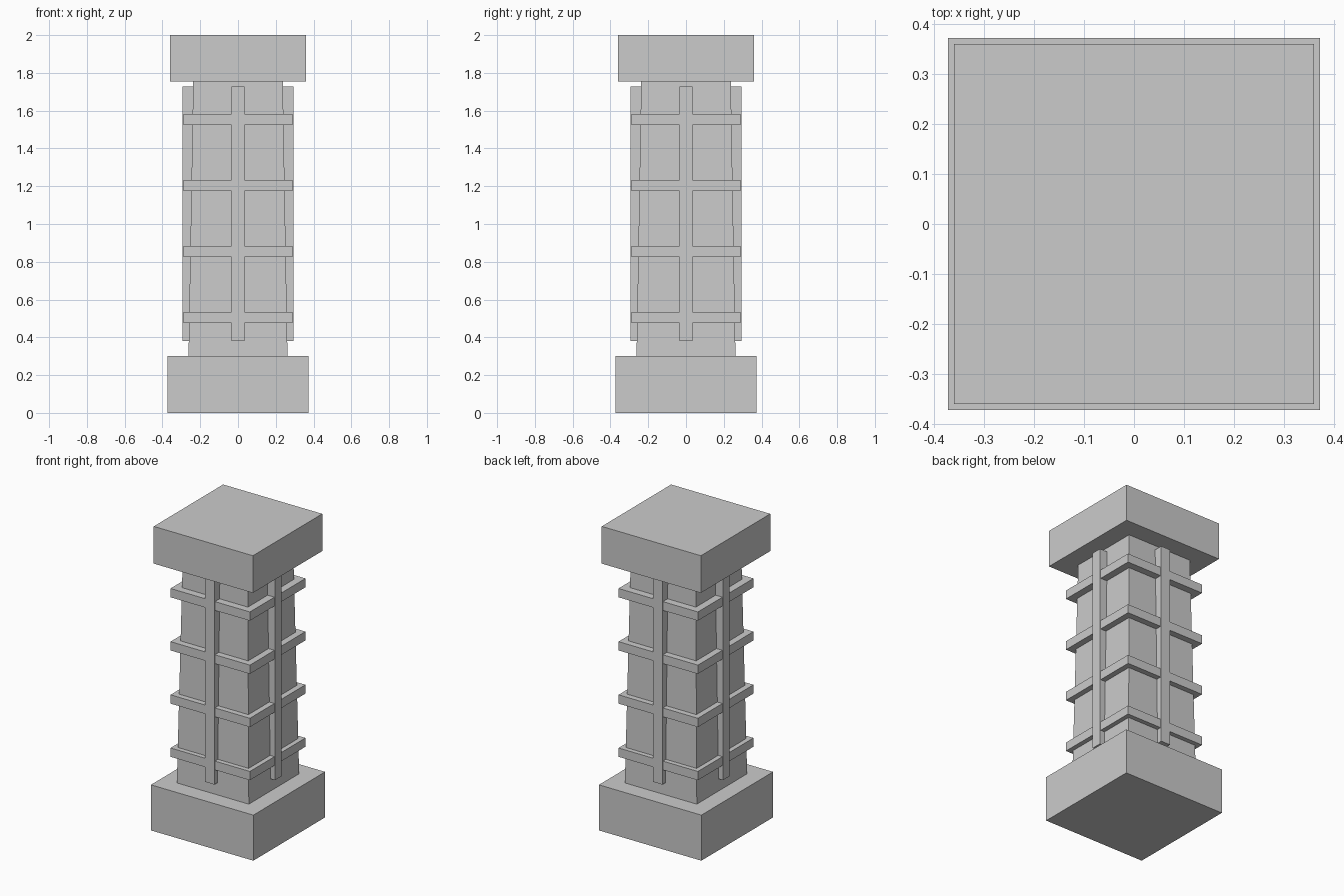
import bpy
import bmesh

if "Cube" in bpy.data.objects:
    bpy.data.objects.remove(bpy.data.objects["Cube"])


def block(name, half_x, half_y, z0, z1, x=0.0, y=0.0, top_scale=1.0):
    """Box between z0 and z1, optionally tapered towards the top."""
    bm = bmesh.new()
    bmesh.ops.create_cube(bm, size=2)
    for v in bm.verts:
        k = top_scale if v.co.z > 0 else 1.0
        v.co = (v.co.x * half_x * k, v.co.y * half_y * k,
                z1 - z0 if v.co.z > 0 else 0.0)
    mesh = bpy.data.meshes.new(name)
    bm.to_mesh(mesh)
    bm.free()
    obj = bpy.data.objects.new(name, mesh)
    obj.location = (x, y, z0)
    bpy.context.collection.objects.link(obj)
    return obj


# Plinth, tapered shaft and capital
block("base", 0.373, 0.373, 0.0, 0.30)
block("shaft", 0.262, 0.262, 0.30, 1.755, top_scale=0.237 / 0.262)
block("capital", 0.361, 0.361, 1.755, 2.0)

# Square bands around the shaft
for i in range(4):
    z = 0.504 + 0.35 * i
    block(f"band_{i + 1}", 0.289, 0.289, z - 0.029, z + 0.029)

# Vertical rib in the middle of each side
RIB_HALF, RIB_IN, RIB_OUT = 0.034, 0.22, 0.294
depth, centre = (RIB_OUT - RIB_IN) / 2, (RIB_OUT + RIB_IN) / 2
for side, sx, sy in (("front", 0, -1), ("back", 0, 1), ("left", -1, 0), ("right", 1, 0)):
    block(f"rib_{side}", depth if sx else RIB_HALF, depth if sy else RIB_HALF,
          0.38, 1.727, sx * centre, sy * centre)
